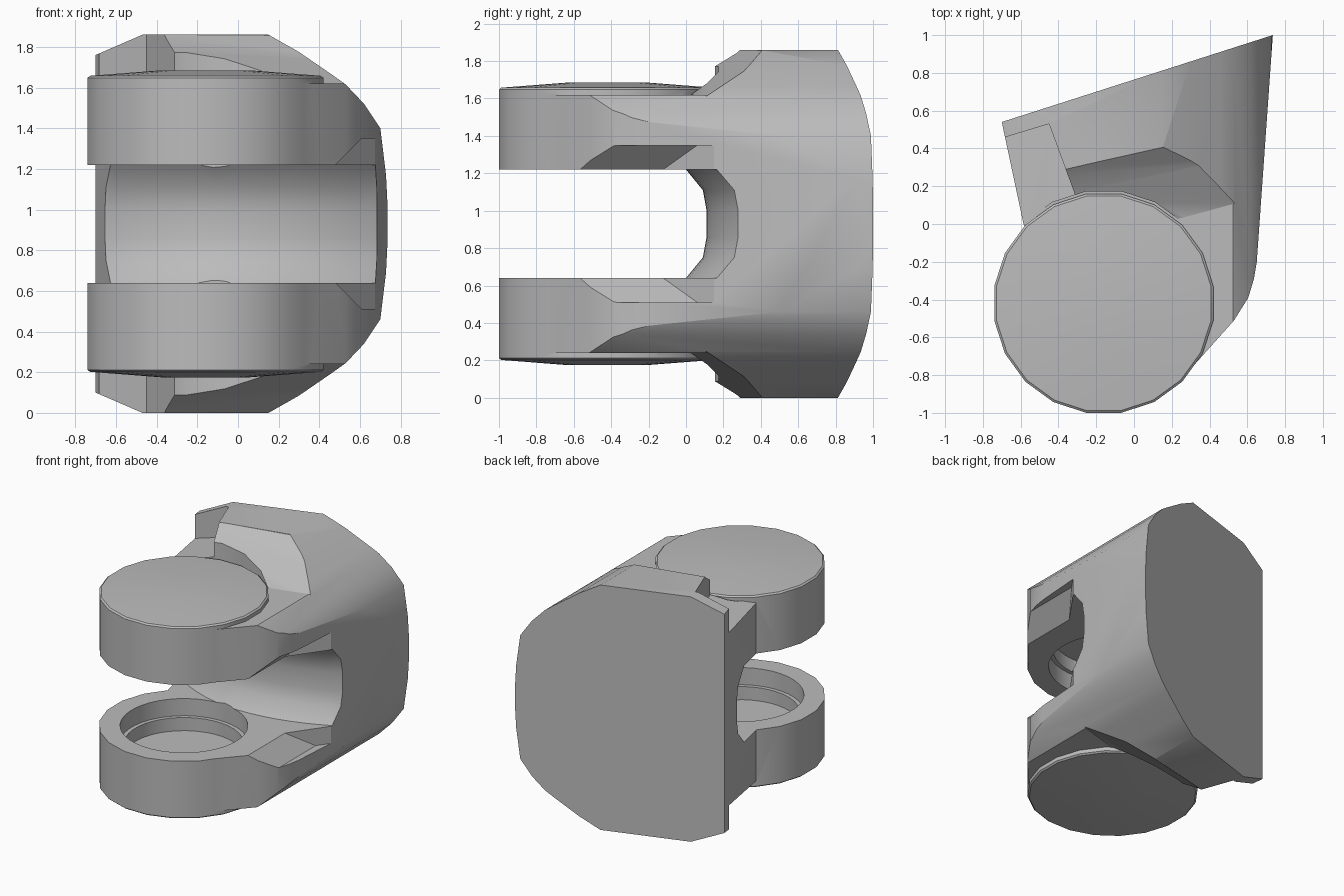
import bpy, bmesh, math

if "Cube" in bpy.data.objects:
    bpy.data.objects.remove(bpy.data.objects["Cube"])

MID = 0.93                 # mirror height
PIVOT = (-0.16, -0.42)     # centre of the round lugs

grey = bpy.data.materials.new("plain grey")
grey.diffuse_color = (0.5, 0.5, 0.5, 1)
grey.use_nodes = True
grey.node_tree.nodes["Principled BSDF"].inputs["Base Color"].default_value = grey.diffuse_color


def finish(name, bm, mirrored=False):
    """Turn a bmesh into an object, optionally with a copy mirrored in height."""
    bmesh.ops.recalc_face_normals(bm, faces=bm.faces)
    if mirrored:
        dup = bmesh.ops.duplicate(bm, geom=bm.verts[:] + bm.edges[:] + bm.faces[:])["geom"]
        for v in [g for g in dup if isinstance(g, bmesh.types.BMVert)]:
            v.co.z = 2 * MID - v.co.z
        bmesh.ops.reverse_faces(bm, faces=[g for g in dup if isinstance(g, bmesh.types.BMFace)])
        bm.normal_update()
    me = bpy.data.meshes.new(name)
    bm.to_mesh(me)
    bm.free()
    me.materials.append(grey)
    ob = bpy.data.objects.new(name, me)
    bpy.context.collection.objects.link(ob)
    return ob


def loft(name, rings, mirrored=False):
    """Skin a list of equal rings and close both ends."""
    bm = bmesh.new()
    rows = [[bm.verts.new(p) for p in r] for r in rings]
    n = len(rows[0])
    for a, b in zip(rows, rows[1:]):
        for i in range(n):
            j = (i + 1) % n
            bm.faces.new((a[i], a[j], b[j], b[i]))
    bm.faces.new(rows[0])
    bm.faces.new(rows[-1])
    return finish(name, bm, mirrored)


def hull(name, pts, mirrored=False):
    bm = bmesh.new()
    for p in pts:
        bm.verts.new(p)
    res = bmesh.ops.convex_hull(bm, input=bm.verts)
    junk = {g for g in res["geom_interior"] + res["geom_unused"] if isinstance(g, bmesh.types.BMVert)}
    bmesh.ops.delete(bm, geom=list(junk), context='VERTS')
    return finish(name, bm, mirrored)


def lathe(name, profile, sides=20):
    """Stack of circles (radius, height) around the pivot, mirrored in height."""
    rings = []
    for r, z in profile:
        rings.append([(PIVOT[0] + r * math.cos(math.tau * (i + .5) / sides),
                       PIVOT[1] + r * math.sin(math.tau * (i + .5) / sides), z)
                      for i in range(sides)])
    return loft(name, rings, True)


def combine(target, tool, operation):
    mod = target.modifiers.new("join", 'BOOLEAN')
    mod.operation, mod.object, mod.solver = operation, tool, 'EXACT'
    bpy.context.view_layer.objects.active = target
    bpy.ops.object.modifier_apply(modifier=mod.name)
    bpy.data.objects.remove(tool, do_unlink=True)


# Body: plan outline crossed with the rounded end profile
plan = [(-.70, .54), (.735, 1.0), (.65, -.2), (.635, -.29), (.605, -.39), (.53, -.51),
        (.28, -.79), (-.1, -.7), (-.5, -.2), (-.585, 0)]
body = loft("clevis_body", [[(x, y, z) for x, y in plan] for z in (-.1, 1.96)])
half = [(-.8, 1.717), (-.47, 1.86), (.15, 1.86), (.30, 1.775), (.46, 1.665), (.53, 1.615),
        (.62, 1.52), (.70, 1.40), (.728, 1.17)]
section = half + [(.74, MID)] + [(x, 2 * MID - z) for x, z in reversed(half)]
combine(body, loft("end_profile", [[(x, y, z) for x, z in section] for y in (-1.5, 1.5)]),
        'INTERSECT')

# Mouth between the arms, its back wall bowed forward in the middle
mouth = [(0, .29), (.09, .18), (.11, .07), (.11, -.07), (.09, -.18), (0, -.29)]
rings = []
for i in range(17):
    x = -.8 + .1 * i
    back = (.50 if x < 0 else .36) * x * x
    rings.append([(x, -1.3, MID - .29), (x, -1.3, MID + .29)]
                 + [(x, back + d, MID + h) for d, h in mouth])
combine(body, loft("mouth_cutter", rings), 'DIFFERENCE')

# Bevelled widening of the mouth on the right side, ending on a slanted plane
widen = [(.40, 1.14), (.61, 1.35), (1.0, 1.35)]
ring = widen + [(x, 2 * MID - z) for x, z in reversed(widen)]
combine(body, loft("side_cutter", [[(x, -1.3, z) for x, z in ring],
                                   [(x, .06 + 1.4 * (x - .61), z) for x, z in ring]]),
        'DIFFERENCE')

# Step around each lug, flat shelf to the right of it
combine(body, lathe("lug_clearance", [(.6, 1.62), (.6, 2.1)]), 'DIFFERENCE')
shelf = [(0, -1.1), (0, -.42), (.2, .02), (.53, .11), (.9, .11), (.9, -1.1)]
combine(body, loft("shelf_cutter", [[(x, y, z) for x, y in shelf] for z in (1.62, 2.1)], True),
        'DIFFERENCE')

# Sloped relief behind each lug
slope = [(-.5, .13, 1.79), (-.31, .13, 1.785), (-.5, .26, 1.862), (0, .14, 1.74),
         (.17, .41, 1.857), (.14, .08, 1.69), (.35, .31, 1.745), (.21, .02, 1.62), (.54, .11, 1.612)]
combine(body, hull("relief_cutter", slope + [(x, y, 2.1) for x, y, z in slope], True), 'DIFFERENCE')

# Left recess that leaves a thin plate at the back
recess = [(-.9, .393), (-.68, .46), (-.45, .53), (-.31, .15), (-.31, -.1), (-.9, -.1)]
combine(body, loft("recess_cutter", [[(x, y, 1.66 + .2 * (x + .31)) for x, y in recess],
                                     [(x, y, 2.1) for x, y in recess]], True), 'DIFFERENCE')

# Round lugs with slightly domed caps
combine(body, lathe("lugs", [(.587, 1.22), (.587, 1.648), (.575, 1.658), (.22, 1.685)]), 'UNION')

# Stepped blind holes in the inner faces
combine(body, lathe("hole_cutter", [(.44, 1.2), (.44, 1.35), (.41, 1.35), (.41, 1.45)], 40),
        'DIFFERENCE')

# Clean up and shade
bm = bmesh.new()
bm.from_mesh(body.data)
bmesh.ops.remove_doubles(bm, verts=bm.verts, dist=.0005)
bm.to_mesh(body.data)
bm.free()
body.data.materials.clear()
body.data.materials.append(grey)
for p in body.data.polygons:
    p.material_index = 0
bpy.context.view_layer.objects.active = body
body.select_set(True)
bpy.ops.object.shade_smooth_by_angle(angle=math.radians(30))
